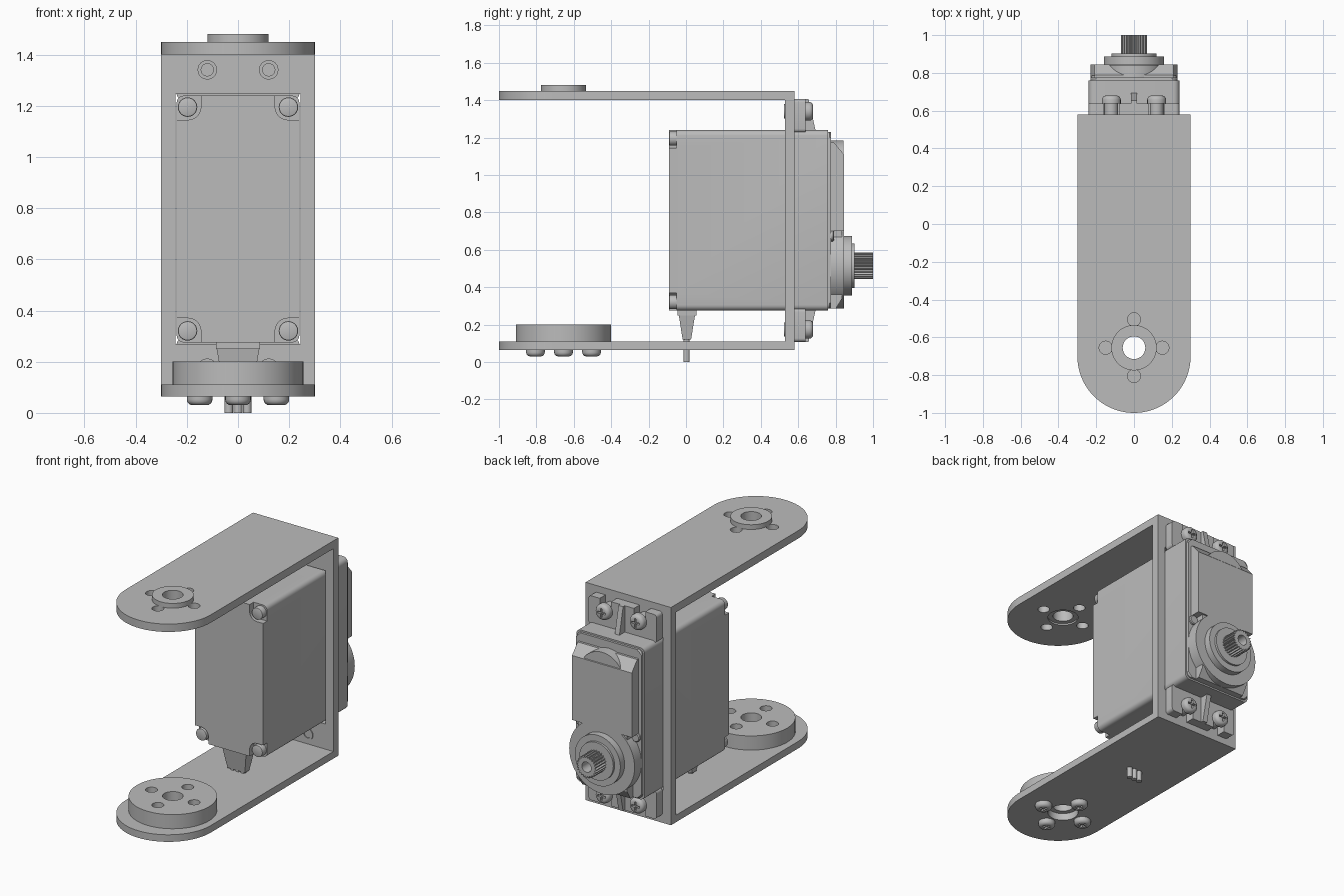
import bpy, bmesh
from math import cos, sin, pi, radians

if "Cube" in bpy.data.objects:
    bpy.data.objects.remove(bpy.data.objects["Cube"])

grey = bpy.data.materials.new("plain_grey")
grey.use_nodes = True
grey.diffuse_color = (0.5, 0.5, 0.5, 1)
grey.node_tree.nodes["Principled BSDF"].inputs["Base Color"].default_value = (0.5, 0.5, 0.5, 1)
parts = []


def prism(name, axis, pts, lo, hi, chamfer=0, segments=1):
    """Extrude a 2D outline along an axis; the chamfer goes round the hi end."""
    place = {"x": lambda a, b, t: (t, a, b),
             "y": lambda a, b, t: (a, t, b),
             "z": lambda a, b, t: (a, b, t)}[axis]
    bm = bmesh.new()
    base = [bm.verts.new(place(a, b, lo)) for a, b in pts]
    top = [bm.verts.new(place(a, b, hi)) for a, b in pts]
    bm.faces.new(base)
    cap = bm.faces.new(top)
    for i in range(len(pts)):
        j = (i + 1) % len(pts)
        bm.faces.new((base[i], base[j], top[j], top[i]))
    if chamfer:
        bmesh.ops.bevel(bm, geom=list(cap.edges), offset=chamfer, segments=segments,
                        profile=0.5, affect="EDGES")
    bmesh.ops.recalc_face_normals(bm, faces=bm.faces)
    mesh = bpy.data.meshes.new(name)
    bm.to_mesh(mesh)
    bm.free()
    mesh.materials.append(grey)
    obj = bpy.data.objects.new(name, mesh)
    bpy.context.collection.objects.link(obj)
    parts.append(obj)
    return obj


def arc(a, b, r, start=0, end=360, n=32):
    full = end - start == 360
    steps = n if full else n + 1
    angles = [radians(start + (end - start) * i / n) for i in range(steps)]
    return [(a + r * cos(t), b + r * sin(t)) for t in angles]


def rect(a0, b0, a1, b1, r=0):
    if not r:
        return [(a0, b0), (a1, b0), (a1, b1), (a0, b1)]
    corners = [(a1 - r, b1 - r), (a0 + r, b1 - r), (a0 + r, b0 + r), (a1 - r, b0 + r)]
    return [p for i, (a, b) in enumerate(corners) for p in arc(a, b, r, 90 * i, 90 * i + 90, 5)]


def cut(obj, cutters):
    """Subtract the cutters, bake the result and remove them."""
    for c in cutters:
        mod = obj.modifiers.new("cut", "BOOLEAN")
        mod.operation, mod.solver, mod.object = "DIFFERENCE", "EXACT", c
    deps = bpy.context.evaluated_depsgraph_get()
    mesh = bpy.data.meshes.new_from_object(obj.evaluated_get(deps))
    obj.modifiers.clear()
    obj.data = mesh
    for c in cutters:
        parts.remove(c)
        bpy.data.objects.remove(c)


def screw(name, axis, a, b, base, top):
    """Rounded screw head with a cross recess."""
    head = prism(name, axis, arc(a, b, 0.05, n=24), base, top, 0.022, 4)
    deep, out = top + (base - top) * 0.4, top + (top - base)
    cut(head, [prism("cutter", axis, rect(a - 0.028, b - 0.006, a + 0.028, b + 0.006), deep, out),
               prism("cutter", axis, rect(a - 0.006, b - 0.028, a + 0.006, b + 0.028), deep, out)])


# U-shaped bracket with two rounded arms
HUB = -0.655
RING = [(0.15, HUB), (-0.15, HUB), (0, HUB + 0.15), (0, HUB - 0.15)]
outline = [(0.3, 0.53)] + [(-0.3, 0.53)] + arc(0, -0.7, 0.3, 180, 360, 40)
for name, z in (("bottom_arm", 0.065), ("top_arm", 1.4)):
    top = 0.11 if z < 1 else 1.45
    arm = prism(name, "z", outline, z, top)
    holes = [prism("cutter", "z", arc(0, HUB, 0.09), z - 0.1, top + 0.1)]
    holes += [prism("cutter", "z", arc(x, y, 0.035, n=20), z - 0.1, top + 0.1) for x, y in RING]
    cut(arm, holes)
web = prism("bracket_web", "y", rect(-0.3, 0.065, 0.3, 1.45), 0.53, 0.58)
cut(web, [prism("cutter", "y", rect(-0.245, 0.27, 0.245, 1.245), 0.4, 0.7)])

# Bearing ring on the top arm, round horn on the bottom arm
ring = prism("bearing_ring", "z", arc(0, HUB, 0.12, n=40), 1.41, 1.48)
horn = prism("round_horn", "z", arc(0, HUB, 0.255, n=56), 0.11, 0.2)
cut(ring, [prism("cutter", "z", arc(0, HUB, 0.06), 1.3, 1.6)]
    + [prism("cutter", "z", arc(x, y, 0.035, n=20), 1.3, 1.45) for x, y in RING])
cut(horn, [prism("cutter", "z", arc(0, HUB, 0.06), 0, 0.3)]
    + [prism("cutter", "z", arc(x, y, 0.035, n=20), 0.13, 0.3) for x, y in RING])
for x, y in RING:
    screw("horn_screw", "z", x, y, 0.066, 0.03)

# Motor case with a chamfered front and corner pockets for the case screws
case = prism("motor_case", "y", rect(-0.24, 0.275, 0.24, 1.24, 0.03), 0.76, -0.09, 0.02)
MID = 0.7575
pockets = []
for sx in (-1, 1):
    for sz in (-1, 1):
        a, b = 0.195, 0.4375
        shape = arc(a, b, 0.05, 180, 270, 8) + [(a + 0.1, b - 0.05), (a + 0.1, b + 0.1), (a - 0.05, b + 0.1)]
        pockets.append(prism("cutter", "y", [(sx * p, MID + sz * q) for p, q in shape], -0.2, -0.05))
cut(case, pockets)
for sx in (-1, 1):
    for sz in (-1, 1):
        prism("case_screw", "y", arc(sx * 0.197, MID + sz * 0.437, 0.038, n=24), -0.045, -0.09, 0.006, 2)

# Mounting ears with open slots, bolts and stiffening ribs
for s in (-1, 1):
    z_in, z_out = MID + s * 0.47, MID + s * 0.65
    ear = prism("mounting_ear", "y", rect(-0.24, min(z_in, z_out), 0.24, max(z_in, z_out), 0.02), 0.58, 0.638)
    bolt_z = MID + s * 0.583
    slots = []
    for x in (-0.12, 0.12):
        lo, hi = sorted((MID + s * 0.56, MID + s * 0.7))
        slots.append(prism("cutter", "y", rect(x - 0.04, lo, x + 0.04, hi), 0.5, 0.7))
    cut(ear, slots)
    for x in (-0.12, 0.12):
        prism("bolt_shank", "y", arc(x, bolt_z, 0.036, n=24), 0.575, 0.645)
        screw("bolt_head", "y", x, bolt_z, 0.638, 0.68)
        end = prism("bolt_collar", "y", arc(x, bolt_z, 0.038, n=24), 0.54, 0.524)
        cut(end, [prism("cutter", "y", arc(x, bolt_z, 0.024, n=20), 0.5, 0.532)])
    rib = [(0.63, z_in), (0.695, z_in), (0.655, z_out), (0.63, z_out)]
    prism("ear_rib", "x", rib, -0.016, 0.016)

# Gearbox cover at the back
prism("cover_plate", "y", rect(-0.23, 0.285, 0.23, 1.23, 0.03), 0.75, 0.775, 0.008)
upper = [(0.76, 0.7), (0.845, 0.7), (0.845, 1.11), (0.79, 1.175), (0.76, 1.175)]
prism("gear_cover", "x", upper, -0.21, 0.21)
prism("gear_cover_dome", "y", arc(0, 1.03, 0.155, n=48), 0.76, 0.842, 0.015)
lower = [(0.76, 0.285), (0.80, 0.285), (0.835, 0.34), (0.835, 0.7), (0.76, 0.7)]
prism("lower_cover", "x", lower, -0.17, 0.17)
for x in (-0.195, 0.195):
    prism("cover_screw", "y", arc(x, 0.675, 0.03, n=20), 0.765, 0.79, 0.005)

# Output boss and toothed shaft
AXLE = 0.515
prism("output_boss", "y", arc(0, AXLE, 0.23, n=56), 0.76, 0.845, 0.01)
prism("boss_step", "y", arc(0, AXLE, 0.16, n=48), 0.84, 0.888, 0.006)
prism("boss_collar", "y", arc(0, AXLE, 0.12, n=40), 0.88, 0.902)
teeth = []
for i in range(24):
    for k, r in enumerate((0.07, 0.07, 0.059, 0.059)):
        t = 2 * pi * (i + k / 4) / 24
        teeth.append((r * cos(t), AXLE + r * sin(t)))
shaft = prism("toothed_shaft", "y", teeth, 0.9, 1.0)
cut(shaft, [prism("cutter", "y", arc(0, AXLE, 0.033, n=20), 0.92, 1.1)])

# Cable boot tapering down to three wires
prism("boot_flange", "z", rect(-0.085, -0.045, 0.085, 0.055), 0.25, 0.28)
boot = prism("cable_boot", "z", rect(-0.085, -0.04, 0.085, 0.05), 0.26, 0.12)
for v in boot.data.vertices:
    if v.co.z < 0.2:
        v.co.x *= 0.72
        v.co.y = 0.004 + (v.co.y - 0.004) * 0.5
for x in (-0.036, 0, 0.036):
    prism("wire", "z", arc(x, 0.003, 0.017, n=16), 0, 0.13)

# Smooth the round surfaces and keep the edges sharp
bpy.ops.object.select_all(action="DESELECT")
for obj in parts:
    obj.select_set(True)
bpy.context.view_layer.objects.active = parts[0]
bpy.ops.object.shade_smooth_by_angle(angle=radians(30))
